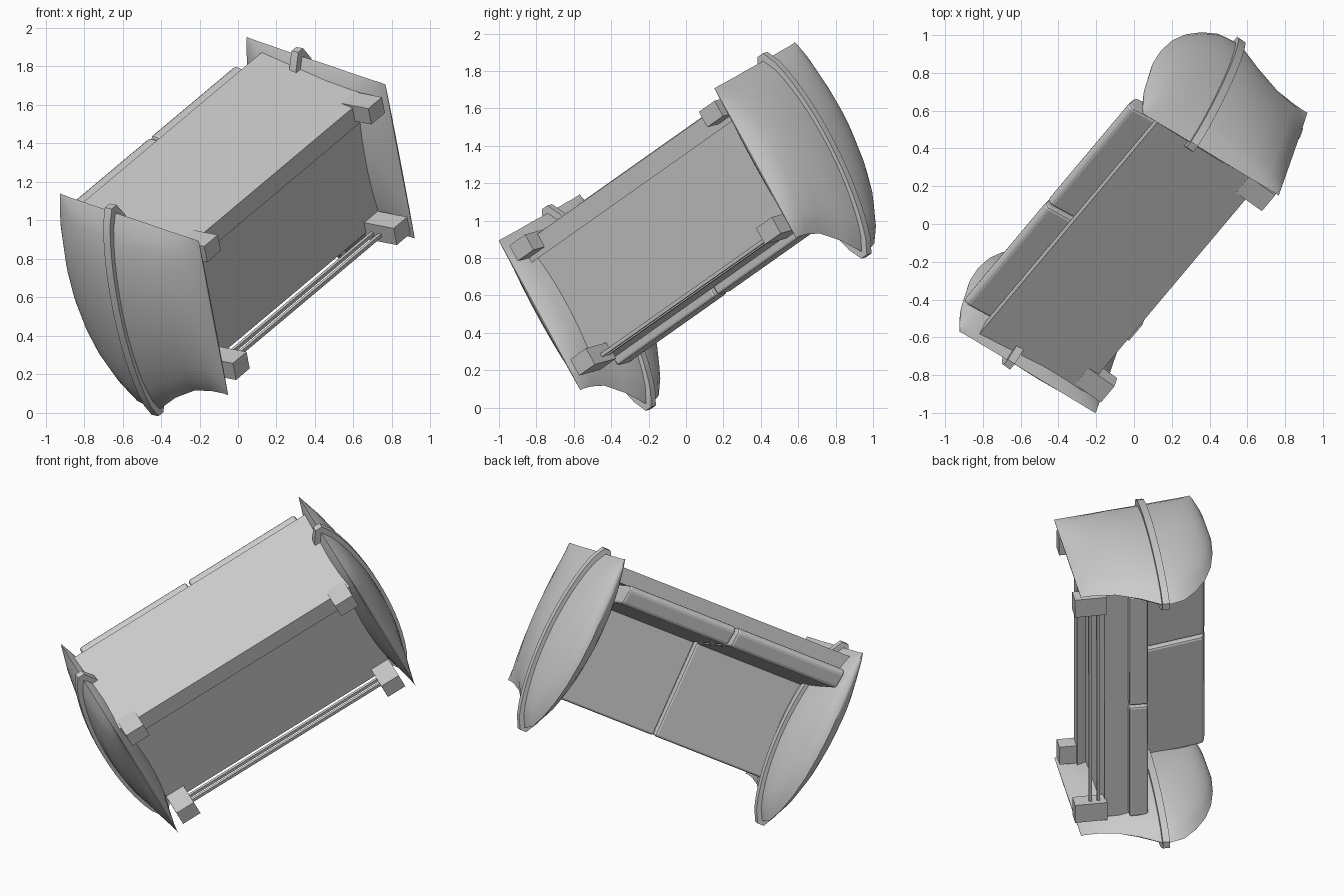
import bpy, bmesh
from mathutils import Vector, Matrix

if "Cube" in bpy.data.objects:
    bpy.data.objects.remove(bpy.data.objects["Cube"], do_unlink=True)

grey = bpy.data.materials.new("plain_grey")
grey.use_nodes = True
COL = (0.6, 0.6, 0.6, 1.0)
grey.diffuse_color = COL
grey.node_tree.nodes["Principled BSDF"].inputs["Base Color"].default_value = COL

# The sofa lies tilted: local x = width, y = rear to front, z = up
X = Vector((0.566, 0.673, 0.475)).normalized()
Y = Vector((0.165, 0.473, -0.865))
Y = (Y - X * Y.dot(X)).normalized()
Z = X.cross(Y)
PLACE = Matrix((X, Y, Z)).transposed().to_4x4()
PLACE.translation = X * 0.491


def make(name, bm, bevel=0.0, smooth=False):
    bmesh.ops.remove_doubles(bm, verts=bm.verts, dist=0.0005)
    bmesh.ops.recalc_face_normals(bm, faces=bm.faces)
    me = bpy.data.meshes.new(name)
    bm.to_mesh(me)
    bm.free()
    me.materials.append(grey)
    ob = bpy.data.objects.new(name, me)
    bpy.context.collection.objects.link(ob)
    ob.matrix_world = PLACE
    if bevel:
        mod = ob.modifiers.new("soft_edges", 'BEVEL')
        mod.width = bevel
        mod.segments = 2
    if smooth:
        bpy.ops.object.select_all(action='DESELECT')
        ob.select_set(True)
        bpy.context.view_layer.objects.active = ob
        bpy.ops.object.shade_smooth_by_angle(angle=0.6)


def prism(name, x0, x1, profile, bevel=0.0):
    """Extrude a (y, z) profile from x0 to x1."""
    bm = bmesh.new()
    ends = [[bm.verts.new((x, y, z)) for y, z in profile] for x in (x0, x1)]
    n = len(profile)
    for e in ends:
        bm.faces.new(e)
    for i in range(n):
        j = (i + 1) % n
        bm.faces.new((ends[0][i], ends[0][j], ends[1][j], ends[1][i]))
    make(name, bm, bevel)


def box(y0, y1, z0, z1):
    return [(y0, z0), (y1, z0), (y1, z1), (y0, z1)]


HALF = 0.856   # rim plane of each arm
STEPS = 16


def lens(v):
    return max(0.0, 4 * v * (1 - v)) ** 0.72


# Arm rows: rear y, rear z, front y, front z, inner bulge, outer bulge
ROWS = [
    (-1.28, -0.265, -0.355, -0.265, 0.004, 0.004),
    (-1.285, -0.235, -0.36, -0.235, 0.03, 0.035),
    (-1.295, -0.16, -0.36, -0.16, 0.06, 0.07),
    (-1.31, -0.05, -0.345, -0.05, 0.09, 0.095),
    (-1.33, 0.08, -0.275, 0.09, 0.115, 0.115),
    (-1.35, 0.23, -0.17, 0.23, 0.13, 0.12),
    (-1.365, 0.33, -0.21, 0.35, 0.125, 0.115),
    (-1.375, 0.40, -0.30, 0.44, 0.115, 0.107),
    (-1.385, 0.46, -0.42, 0.52, 0.10, 0.095),
    (-1.39, 0.50, -0.56, 0.58, 0.085, 0.08),
    (-1.395, 0.535, -0.72, 0.62, 0.067, 0.065),
    (-1.40, 0.56, -0.88, 0.64, 0.048, 0.045),
    (-1.405, 0.59, -1.15, 0.637, 0.02, 0.02),
    (-1.41, 0.60, -1.33, 0.615, 0.004, 0.004),
]


def arm(name, side):
    """Pillow-shaped side with a sharp rim all round."""
    bm = bmesh.new()
    loops = []
    for ry, rz, fy, fz, ti, to in ROWS:
        loop = []
        for t, flip in ((to, 1), (-ti, -1)):
            for k in range(STEPS):
                v = k / STEPS if flip == 1 else 1 - k / STEPS
                loop.append(bm.verts.new((side * (HALF + t * lens(v)),
                                          ry + (fy - ry) * v, rz + (fz - rz) * v)))
        loops.append(loop)
    n = 2 * STEPS
    for a, b in zip(loops, loops[1:]):
        for i in range(n):
            j = (i + 1) % n
            bm.faces.new((a[i], a[j], b[j], b[i]))
    bm.faces.new(loops[0])
    bm.faces.new(loops[-1])
    make(name, bm, smooth=True)


def strap(name, side):
    """Raised band running round the arm."""
    bm = bmesh.new()
    grow = 0.022
    loops = []
    for dz in (-0.022, 0.022):
        loop = []
        for t, flip in ((0.12, 1), (-0.13, -1)):
            for k in range(STEPS + 1):
                v = k / STEPS if flip == 1 else 1 - k / STEPS
                y = -1.39 + 1.235 * v
                loop.append(bm.verts.new((side * (HALF + t * lens(v) + flip * grow),
                                          y, 0.28 - 0.05 * v + dz)))
        loops.append(loop)
    n = len(loops[0])
    for i in range(n):
        j = (i + 1) % n
        bm.faces.new((loops[0][i], loops[0][j], loops[1][j], loops[1][i]))
    for loop in loops:
        bm.faces.new(loop)
    make(name, bm, smooth=True)


# Frame: seat base and leaning back panel
prism("seat_base", -0.80, 0.80, box(-1.2, -0.46, -0.10, 0.05))
prism("back_panel", -0.835, 0.835,
      [(-1.21, -0.155), (-1.10, -0.155), (-1.25, 0.50), (-1.347, 0.50)])

# Two thin rails between the front feet
for i, z in enumerate((-0.14, -0.19)):
    prism("front_rail_%d" % (i + 1), -0.70, 0.70, box(-0.47, -0.45, z - 0.009, z + 0.009))

# Arms, straps, feet and cushions on both sides
for side, tag in ((-1, "right"), (1, "left")):
    arm("arm_" + tag, side)
    strap("arm_strap_" + tag, side)
    prism("rear_foot_" + tag, side * 0.69, side * 0.815, box(-1.225, -1.13, -0.26, -0.09))
    prism("front_foot_" + tag, side * 0.675, side * 0.80, box(-0.52, -0.42, -0.29, -0.09))
    prism("seat_cushion_" + tag, side * 0.006, side * 0.79,
          box(-1.12, -0.412, 0.047, 0.165), bevel=0.014)
    prism("back_cushion_" + tag, side * 0.008, side * 0.775,
          [(-1.15, 0.10), (-1.03, 0.13), (-1.15, 0.64), (-1.25, 0.665), (-1.275, 0.64)],
          bevel=0.016)
